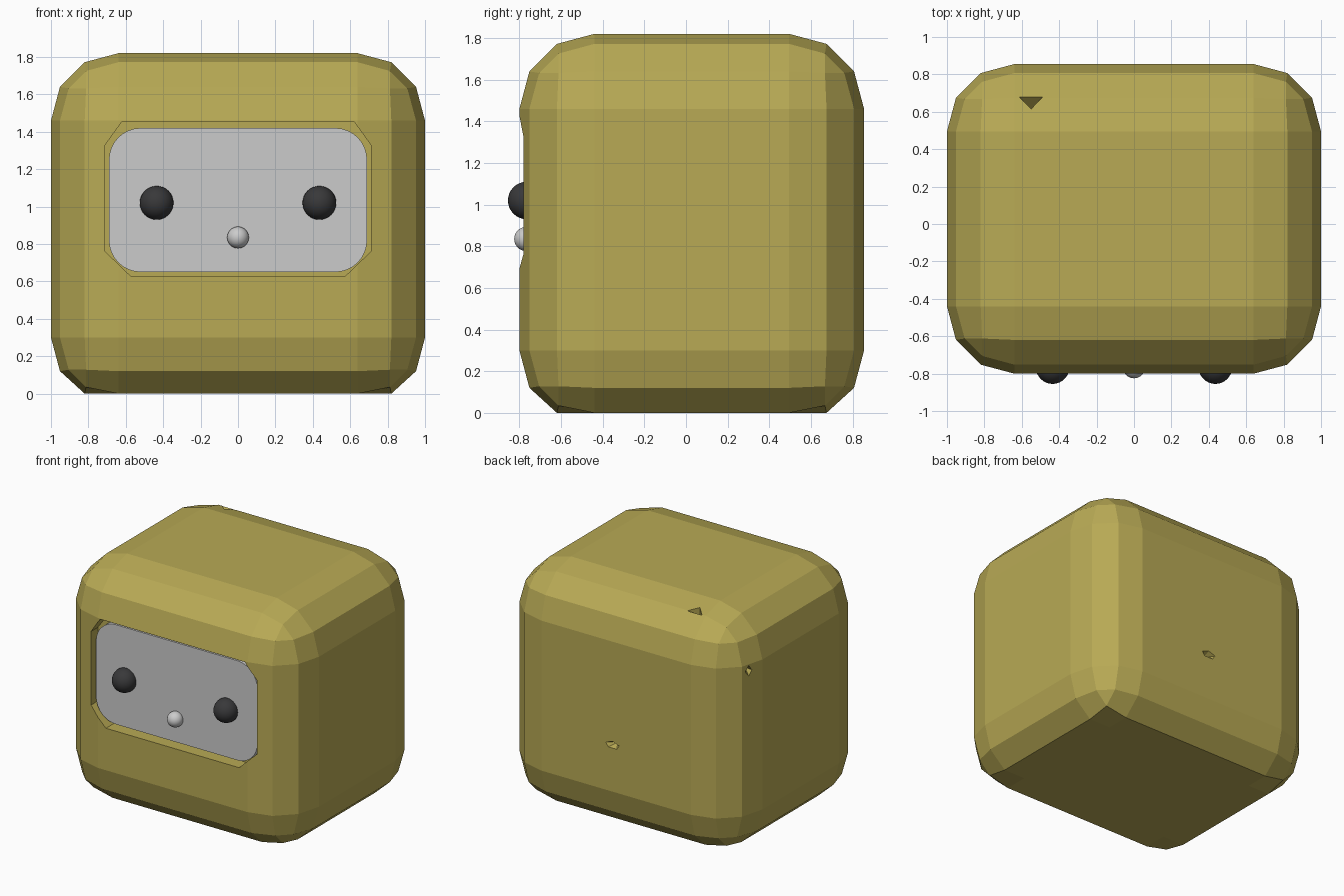
import bpy, bmesh, math
from mathutils import Vector, Matrix

if "Cube" in bpy.data.objects:
    bpy.data.objects.remove(bpy.data.objects["Cube"])


def material(name, rgb):
    m = bpy.data.materials.new(name)
    m.diffuse_color = (*rgb, 1)
    m.use_nodes = True
    m.node_tree.nodes["Principled BSDF"].inputs["Base Color"].default_value = m.diffuse_color
    return m


def add_object(name, bm, mat=None, smooth=False):
    bmesh.ops.recalc_face_normals(bm, faces=bm.faces)
    for f in bm.faces:
        f.smooth = smooth
    mesh = bpy.data.meshes.new(name)
    bm.to_mesh(mesh)
    bm.free()
    ob = bpy.data.objects.new(name, mesh)
    bpy.context.collection.objects.link(ob)
    if mat:
        mesh.materials.append(mat)
    return ob


def prism(bm, outline, y0, y1):
    # extrude an x-z outline along y
    face = bm.faces.new([bm.verts.new((x, y0, z)) for x, z in outline])
    ext = bmesh.ops.extrude_face_region(bm, geom=[face])
    verts = [v for v in ext["geom"] if isinstance(v, bmesh.types.BMVert)]
    bmesh.ops.translate(bm, verts=verts, vec=(0, y1 - y0, 0))


def spike(bm, loc, normal, width, height, depth, sides):
    # inward-pointing cone that leaves a small pit in the shell
    rot = Vector(normal).to_track_quat('Z', 'Y').to_matrix().to_4x4()
    mat = Matrix.Translation(loc) @ rot @ Matrix.Diagonal((width, height, depth, 1))
    bmesh.ops.create_cone(bm, cap_ends=True, segments=sides, radius1=0,
                          radius2=1, depth=2, matrix=mat)


def cut(target, cutter):
    mod = target.modifiers.new("cut", 'BOOLEAN')
    mod.operation = 'DIFFERENCE'
    mod.solver = 'EXACT'
    mod.object = cutter
    bpy.context.view_layer.objects.active = target
    bpy.ops.object.modifier_apply(modifier=mod.name)
    bpy.data.objects.remove(cutter)


olive = material("olive", (0.48, 0.40, 0.09))
black = material("black", (0.04, 0.04, 0.042))

# Body: faceted rounded box, tighter and flat at the bottom
bm = bmesh.new()
lo, hi = Vector((-1, -0.8, -0.06)), Vector((1, 0.855, 1.82))
bmesh.ops.create_cube(bm, size=1, matrix=Matrix.Translation((lo + hi) / 2)
                      @ Matrix.Diagonal((*(hi - lo), 1)))
bmesh.ops.bevel(bm, geom=bm.edges[:], offset=0.36, segments=3, profile=0.5,
                affect='EDGES')
for v in bm.verts:
    v.co.z = max(v.co.z, 0)
body = add_object("body", bm, olive)

# Face opening with chamfered corners
bm = bmesh.new()
prism(bm, [(-0.71, 0.76), (-0.57, 0.625), (0.57, 0.625), (0.71, 0.76),
           (0.71, 1.33), (0.62, 1.455), (-0.62, 1.455), (-0.71, 1.33)], -1.0, -0.7)
cut(body, add_object("opening_cutter", bm))

# Small pits in the back of the shell
for loc, n, w, h, d, s in (((0.03, 0.87, 0.66), (0, 1, 0), 0.15, 0.07, 0.08, 5),
                           ((-0.55, 0.64, 1.75), (0, 0.5, 0.87), 0.09, 0.06, 0.06, 3),
                           ((-0.96, 0.61, 1.41), (-0.87, 0.5, 0), 0.05, 0.07, 0.06, 4)):
    bm = bmesh.new()
    spike(bm, loc, n, w, h, d, s)
    cut(body, add_object("pit_cutter", bm))

# Face plate: rounded rectangle set into the opening
outline = []
r = 0.17
for i, (cx, cz) in enumerate(((0.52, 1.25), (-0.52, 1.25), (-0.52, 0.82), (0.52, 0.82))):
    for k in range(9):
        a = math.radians(90 * i + 90 * k / 8)
        outline.append((cx + r * math.cos(a), cz + r * math.sin(a)))
bm = bmesh.new()
prism(bm, outline, -0.75, -0.695)
add_object("face_plate", bm)


def ball(name, loc, radius, mat=None):
    bm = bmesh.new()
    bmesh.ops.create_uvsphere(bm, u_segments=32, v_segments=16, radius=radius,
                              matrix=Matrix.Translation(loc))
    add_object(name, bm, mat, smooth=True)


# Eyes and nose
for side, sx in (("left", -1), ("right", 1)):
    ball(side + "_eye", (sx * 0.435, -0.765, 1.02), 0.09, black)
ball("nose", (0, -0.767, 0.835), 0.058)
